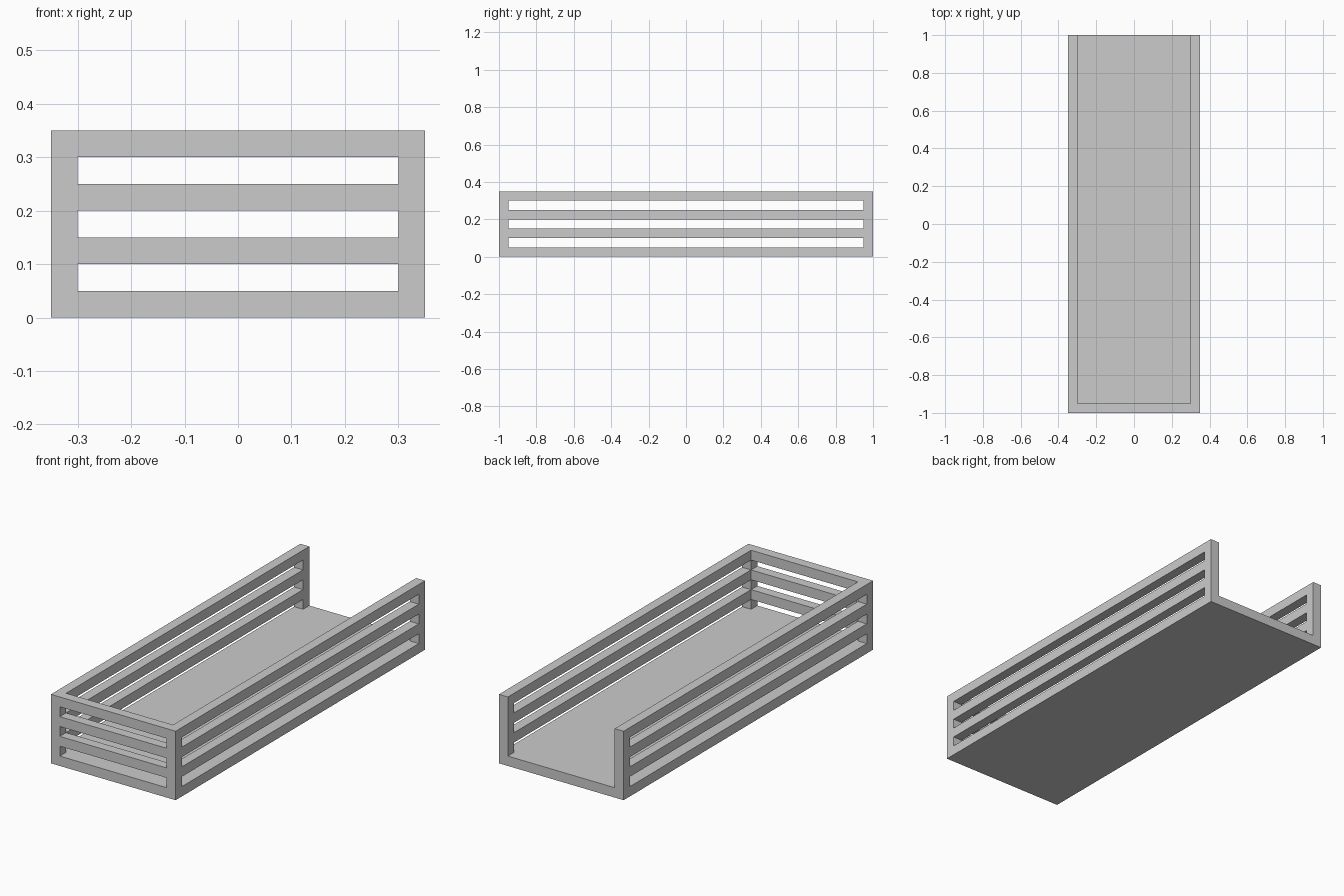
import bpy

if "Cube" in bpy.data.objects:
    bpy.data.objects.remove(bpy.data.objects["Cube"])

T = 0.05                     # board thickness and slat spacing
W, L, H = 0.35, 1.0, 0.35    # half width, half length, height


def box(name, lo, hi):
    """Axis-aligned box between two corners."""
    bpy.ops.mesh.primitive_cube_add(size=1, location=[(a + b) / 2 for a, b in zip(lo, hi)])
    ob = bpy.context.object
    ob.name = name
    ob.scale = [b - a for a, b in zip(lo, hi)]
    bpy.ops.object.transform_apply(location=True, rotation=False, scale=True)
    return ob


def cut(target, cutter):
    """Subtract a hidden cutter from the target."""
    cutter.hide_render = True
    cutter.hide_set(True)
    mod = target.modifiers.new(cutter.name, 'BOOLEAN')
    mod.operation = 'DIFFERENCE'
    mod.solver = 'EXACT'
    mod.object = cutter


# Outer block of the tray
tray = box("slatted_tray", (-W, -L, 0), (W, L, H))

# Interior, open at the top and at the back
cut(tray, box("interior_cutter", (-W + T, -L + T, T), (W - T, L + T, H + T)))

# Three rows of slots through both sides and the front
for row in range(3):
    z = T + row * 2 * T
    cut(tray, box(f"side_slot_cutter_{row}", (-W - T, -L + T, z), (W + T, L - T, z + T)))
    cut(tray, box(f"front_slot_cutter_{row}", (-W + T, -L - T, z), (W - T, -L + 2 * T, z + T)))

# Bake the cuts and remove the cutters
bpy.context.view_layer.objects.active = tray
for mod in list(tray.modifiers):
    bpy.ops.object.modifier_apply(modifier=mod.name)
for ob in [o for o in bpy.data.objects if o.name.split(".")[0] != "slatted_tray"]:
    bpy.data.objects.remove(ob)
